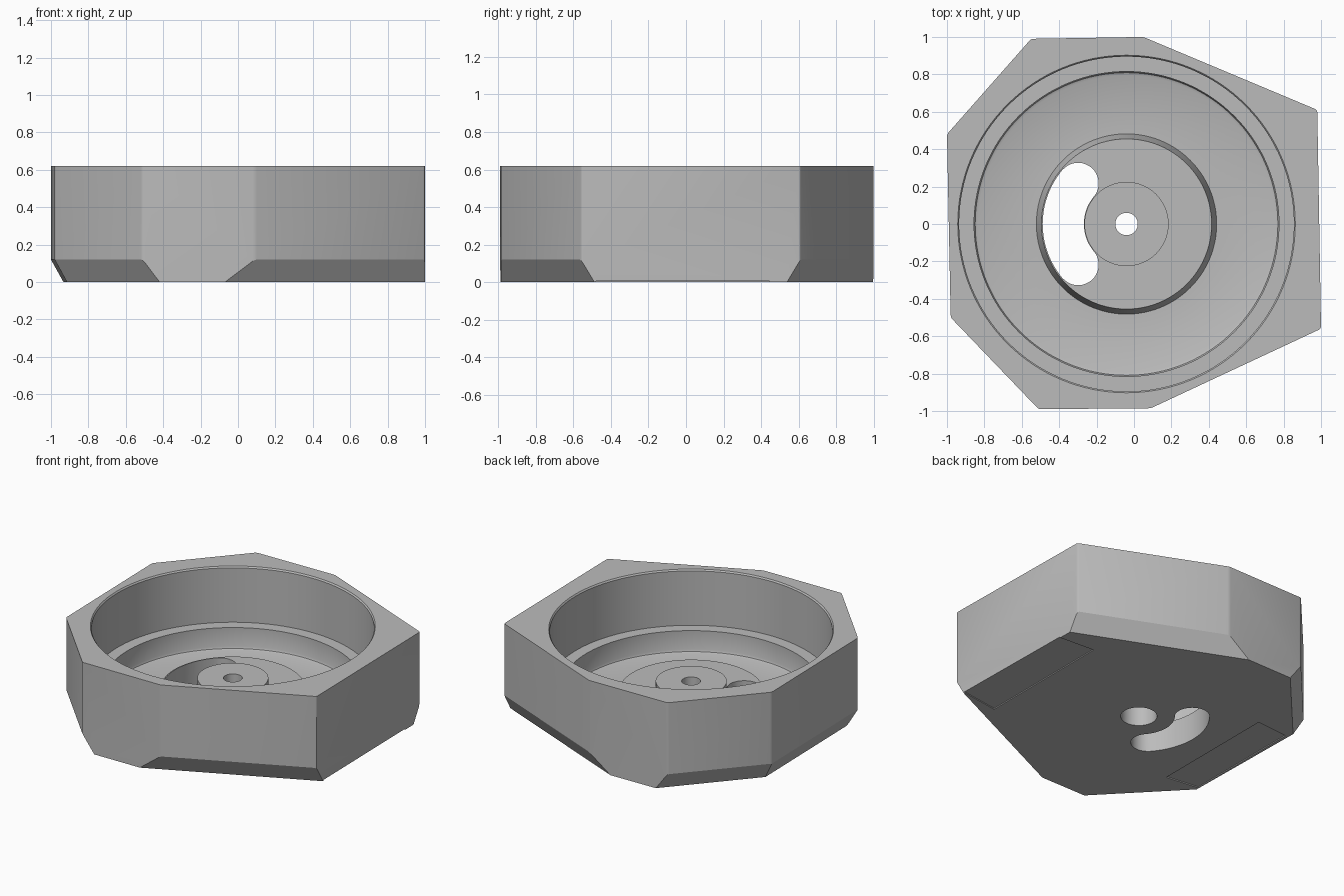
import bpy, bmesh, math
from mathutils import Vector

if "Cube" in bpy.data.objects:
    bpy.data.objects.remove(bpy.data.objects["Cube"])

CX = -0.04          # axis of the round features
HEIGHT = 0.62
SEG = 128

grey = bpy.data.materials.new("plain grey")
grey.diffuse_color = (0.5, 0.5, 0.5, 1)
grey.use_nodes = True
grey.node_tree.nodes["Principled BSDF"].inputs["Base Color"].default_value = grey.diffuse_color


def to_object(name, bm, helper=False):
    bmesh.ops.recalc_face_normals(bm, faces=bm.faces)
    mesh = bpy.data.meshes.new(name)
    bm.to_mesh(mesh)
    bm.free()
    mesh.materials.append(grey)
    obj = bpy.data.objects.new(name, mesh)
    bpy.context.collection.objects.link(obj)
    obj.hide_render = helper
    return obj


def prism(points, z0, z1):
    bm = bmesh.new()
    base = bm.faces.new([bm.verts.new((x, y, z0)) for x, y in points])
    side = bmesh.ops.extrude_face_region(bm, geom=[base])["geom"]
    verts = [v for v in side if isinstance(v, bmesh.types.BMVert)]
    bmesh.ops.translate(bm, verts=verts, vec=(0, 0, z1 - z0))
    bmesh.ops.recalc_face_normals(bm, faces=bm.faces)
    return bm


def lathe(profile):
    # closed solid of revolution about the vertical axis at CX
    bm = bmesh.new()
    verts = [bm.verts.new((CX + r, 0, z)) for r, z in profile]
    edges = [bm.edges.new(pair) for pair in zip(verts, verts[1:])]
    bmesh.ops.spin(bm, geom=verts + edges, cent=(CX, 0, 0), axis=(0, 0, 1),
                   angle=math.tau, steps=SEG)
    bmesh.ops.remove_doubles(bm, verts=bm.verts, dist=1e-4)
    return bm


# Irregular eight-sided block, counter-clockwise from the front left
outline = [(-0.51, -0.99), (0.09, -0.985), (1.0, -0.56), (0.98, 0.61),
           (0.05, 1.0), (-0.55, 0.99), (-1.0, 0.48), (-0.98, -0.50)]
bm = prism(outline, 0, HEIGHT)
uprights = [e for e in bm.edges if abs(e.verts[0].co.z - e.verts[1].co.z) > 0.1]
bmesh.ops.bevel(bm, geom=uprights, offset=0.012, segments=2, profile=0.5,
                affect='EDGES')

# Lower chamfers on the four diagonal sides and the left side
for i in (1, 3, 5, 6, 7):
    a, b = Vector(outline[i]), Vector(outline[(i + 1) % 8])
    d = (b - a).normalized()
    normal = Vector((d.y * 0.12, -d.x * 0.12, -0.066))
    cut = bmesh.ops.bisect_plane(bm, geom=bm.verts[:] + bm.edges[:] + bm.faces[:],
                                 plane_co=(a.x, a.y, 0.12), plane_no=normal,
                                 clear_outer=True)["geom_cut"]
    bmesh.ops.contextual_create(bm, geom=[e for e in cut
                                          if isinstance(e, bmesh.types.BMEdge)])
housing = to_object("housing", bm)

# Stepped round cavity with a raised boss and centre disc on its floor
cavity = lathe([(0, 0.258), (0.225, 0.258), (0.225, 0.195), (0.455, 0.195),
                (0.482, 0.08), (0.795, 0.08), (0.809, 0.086), (0.815, 0.10),
                (0.815, 0.23), (0.895, 0.23), (0.895, 0.61), (0.91, 0.63),
                (0.91, 0.75), (0, 0.75)])

# Centre hole, wider when seen from below
bore = lathe([(0, -0.1), (0.115, -0.1), (0.115, 0.19), (0.06, 0.19),
              (0.06, 0.4), (0, 0.4)])

# Kidney slot with round ends
mid, half, sweep = 0.338, 0.11, math.radians(40)
slot = []


def arc(cx, cy, r, a0, a1, n):
    for k in range(n + 1):
        a = a0 + (a1 - a0) * k / n
        slot.append((cx + r * math.cos(a), cy + r * math.sin(a)))


lo, hi = math.pi - sweep, math.pi + sweep
arc(CX, 0, mid + half, lo, hi, 32)
arc(CX + mid * math.cos(hi), mid * math.sin(hi), half, hi + 0.2, hi + math.pi - 0.2, 16)
arc(CX, 0, mid - half, hi, lo, 32)
arc(CX + mid * math.cos(lo), mid * math.sin(lo), half, lo + math.pi + 0.2,
    lo + math.tau - 0.2, 16)

# Shallow foot recesses under the left and right ends
right_pad = [(0.72, -0.52), (1.2, -0.45), (1.2, 0.43), (0.72, 0.46)]
left_pad = [(-0.91, -0.45), (-0.67, -0.48), (-0.67, 0.43), (-0.91, 0.41)]

cutters = [
    to_object("cavity_cutter", cavity, True),
    to_object("bore_cutter", bore, True),
    to_object("slot_cutter", prism(slot, -0.1, 0.24), True),
    to_object("right_pad_cutter", prism(right_pad, -0.1, 0.007), True),
    to_object("left_pad_cutter", prism(left_pad, -0.1, 0.007), True),
]
bpy.context.view_layer.objects.active = housing
housing.select_set(True)
for cutter in cutters:
    mod = housing.modifiers.new(cutter.name, 'BOOLEAN')
    mod.operation = 'DIFFERENCE'
    mod.solver = 'EXACT'
    mod.object = cutter
    bpy.ops.object.modifier_apply(modifier=mod.name)
for cutter in cutters:
    bpy.data.objects.remove(cutter)

bpy.ops.object.shade_smooth_by_angle(angle=math.radians(25))
